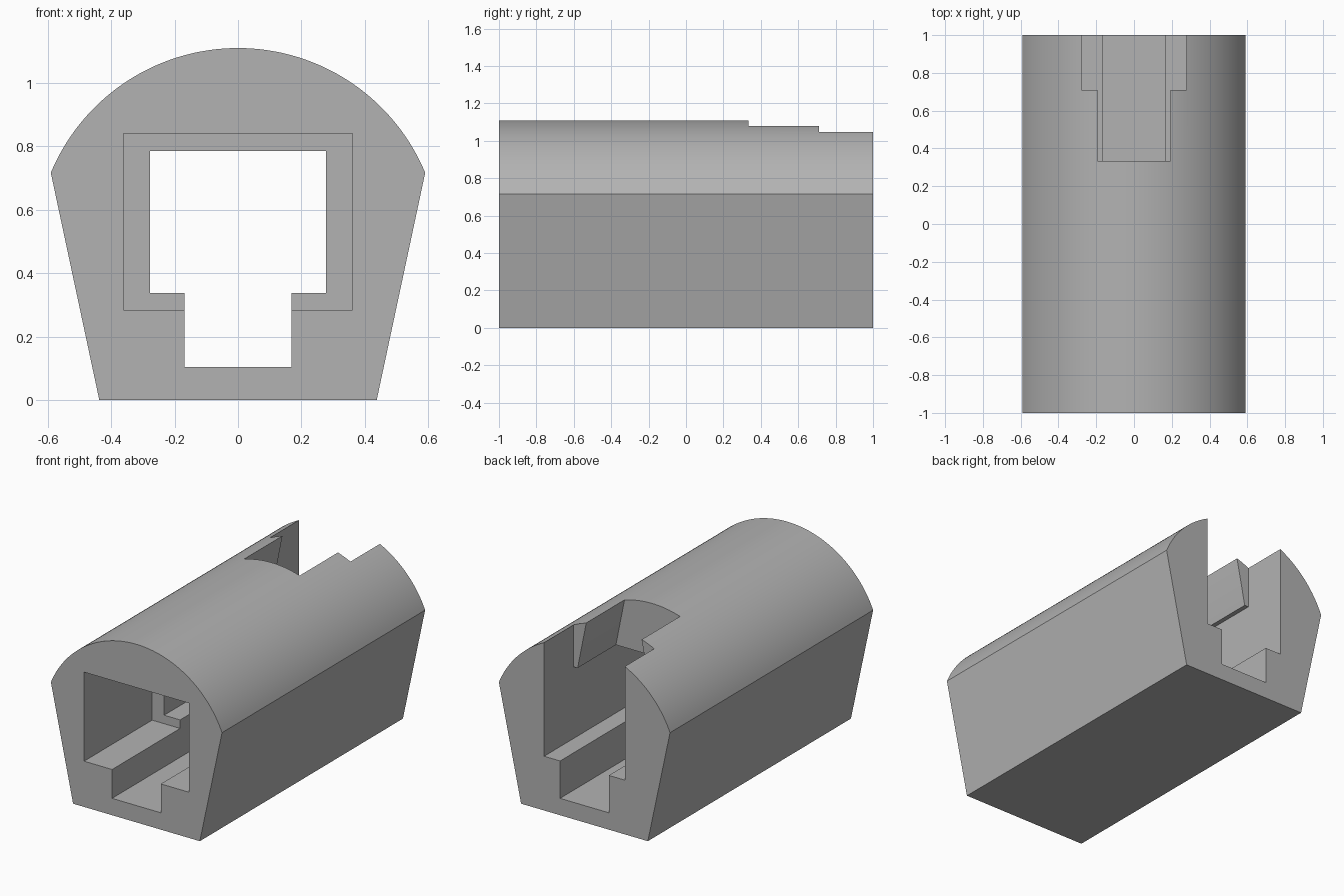
import bpy, bmesh, math

cube = bpy.data.objects.get("Cube")
if cube:
    bpy.data.objects.remove(cube, do_unlink=True)

grey = bpy.data.materials.new("plain grey")
grey.use_nodes = True
colour = (0.45, 0.45, 0.45, 1)
grey.diffuse_color = colour
grey.node_tree.nodes["Principled BSDF"].inputs["Base Color"].default_value = colour


def prism(name, half, y0, y1):
    """Extrude a profile along y; half lists (x, z) on the +x side, bottom to top."""
    outline = half + [(-x, z) for x, z in reversed(half) if x > 1e-5]
    bm = bmesh.new()
    face = bm.faces.new([bm.verts.new((x, y0, z)) for x, z in outline])
    new = bmesh.ops.extrude_face_region(bm, geom=[face])["geom"]
    verts = [v for v in new if isinstance(v, bmesh.types.BMVert)]
    bmesh.ops.translate(bm, verts=verts, vec=(0, y1 - y0, 0))
    bmesh.ops.recalc_face_normals(bm, faces=bm.faces)
    mesh = bpy.data.meshes.new(name)
    bm.to_mesh(mesh)
    bm.free()
    mesh.materials.append(grey)
    obj = bpy.data.objects.new(name, mesh)
    bpy.context.collection.objects.link(obj)
    return obj


# Body: flared sides under a round crown
edge_x, edge_z, top = 0.59, 0.717, 1.11
rise = top - edge_z
radius = (edge_x ** 2 + rise ** 2) / (2 * rise)
start = math.acos(edge_x / radius)
steps = 32
crown = []
for i in range(steps + 1):
    a = start + (math.pi / 2 - start) * i / steps
    crown.append((radius * math.cos(a), top - radius + radius * math.sin(a)))
body = prism("housing_body", [(0.437, 0)] + crown, -1, 1)

# Cutters: stepped bore, wide front chamber, rear top slot, undercut top slot
cutters = [
    prism("bore_cutter", [(0.168, 0.105), (0.168, 0.338), (0.278, 0.338), (0.278, 0.785)], -1.2, 1.2),
    prism("chamber_cutter", [(0.361, 0.285), (0.361, 0.84)], -1.2, -0.33),
    prism("rear_slot_cutter", [(0.278, 0.5), (0.278, 1.3)], 0.71, 1.2),
    prism("undercut_slot_cutter", [(0.25, 0.6), (0.25, 0.785), (0.192, 1.075), (0.192, 1.3)], 0.333, 0.8),
]
for cutter in cutters:
    cutter.hide_render = True
    mod = body.modifiers.new(cutter.name, "BOOLEAN")
    mod.operation = "DIFFERENCE"
    mod.solver = "EXACT"
    mod.object = cutter

# Bake the cuts and remove the cutters
depsgraph = bpy.context.evaluated_depsgraph_get()
cut_mesh = bpy.data.meshes.new_from_object(body.evaluated_get(depsgraph))
body.modifiers.clear()
body.data = cut_mesh
for cutter in cutters:
    bpy.data.objects.remove(cutter, do_unlink=True)

# Merge leftover flat seams
bm = bmesh.new()
bm.from_mesh(cut_mesh)
bmesh.ops.dissolve_limit(bm, angle_limit=0.005, verts=bm.verts, edges=bm.edges)
bm.to_mesh(cut_mesh)
bm.free()

# Smooth crown, crisp edges
bpy.ops.object.select_all(action="DESELECT")
body.select_set(True)
bpy.context.view_layer.objects.active = body
bpy.ops.object.shade_smooth_by_angle(angle=math.radians(20))
